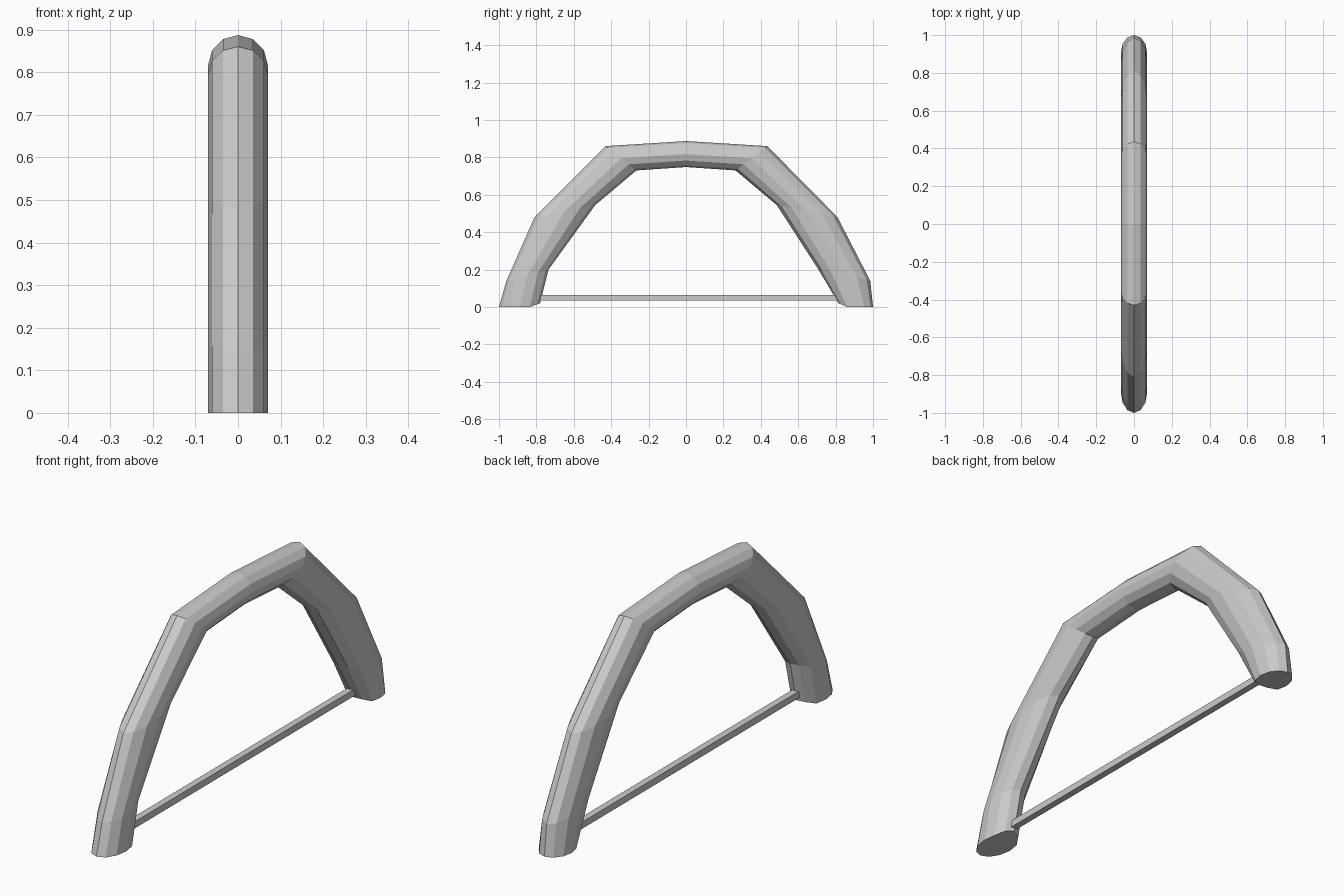
import bpy, bmesh, math
from mathutils import Vector

if "Cube" in bpy.data.objects:
    bpy.data.objects.remove(bpy.data.objects["Cube"])

SIDES = 12
HALF_W = 0.07

# (outer y, z), (inner y, z) for each ring of the arch, from -y foot to +y foot
RINGS = [
    ((-1.00, 0.00), (-0.78, 0.02)),
    ((-0.96, 0.14), (-0.735, 0.20)),
    ((-0.81, 0.48), (-0.485, 0.545)),
    ((-0.43, 0.86), (-0.265, 0.73)),
    ((0.00, 0.887), (0.00, 0.748)),
    ((0.435, 0.86), (0.265, 0.73)),
    ((0.81, 0.48), (0.485, 0.545)),
    ((0.985, 0.14), (0.705, 0.205)),
    ((1.00, 0.00), (0.815, 0.02)),
]


def finish(name, bm):
    bmesh.ops.recalc_face_normals(bm, faces=bm.faces)
    mesh = bpy.data.meshes.new(name)
    bm.to_mesh(mesh)
    bm.free()
    obj = bpy.data.objects.new(name, mesh)
    bpy.context.collection.objects.link(obj)
    return obj


# Curved arch: faceted oval rings bridged along the path
bm = bmesh.new()
loops = []
for i, (outer, inner) in enumerate(RINGS):
    o, n = Vector((0, *outer)), Vector((0, *inner))
    mid, half = (o + n) / 2, (o - n) / 2
    ring = []
    for k in range(SIDES):
        a = 2 * math.pi * k / SIDES
        p = mid + half * math.cos(a)
        p.x = HALF_W * math.sin(a)
        if i in (0, len(RINGS) - 1):
            # Feet lie flat, lifting slightly at the inner edge
            p.z = max(0.0, 0.02 * (-math.cos(a) * 2 - 1))
        ring.append(bm.verts.new(p))
    loops.append(ring)
for a, b in zip(loops, loops[1:]):
    for k in range(SIDES):
        j = (k + 1) % SIDES
        bm.faces.new((a[k], a[j], b[j], b[k]))
bm.faces.new(loops[0])
bm.faces.new(loops[-1])
finish("arch", bm)

# Thin straight bar joining the feet
bm = bmesh.new()
bmesh.ops.create_cube(bm, size=1.0)
for v in bm.verts:
    v.co = Vector((v.co.x * 0.03, v.co.y * 1.62 + 0.015, v.co.z * 0.03 + 0.05))
finish("cross_bar", bm)
